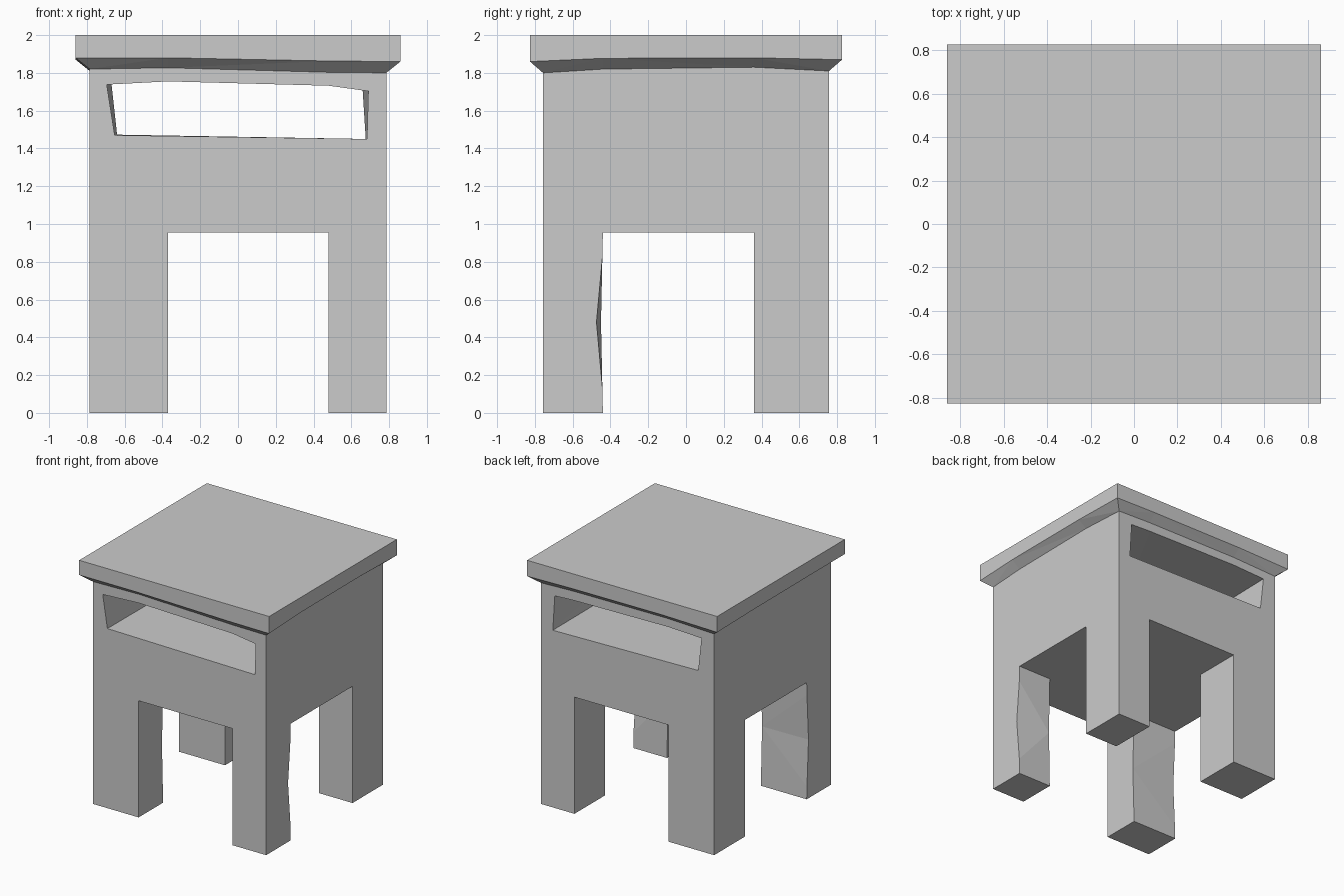
import bpy, bmesh

if "Cube" in bpy.data.objects:
    bpy.data.objects.remove(bpy.data.objects["Cube"])

grey = bpy.data.materials.new("plain grey")
grey.diffuse_color = (0.6, 0.6, 0.6, 1)
grey.use_nodes = True
grey.node_tree.nodes["Principled BSDF"].inputs["Base Color"].default_value = grey.diffuse_color


def loft(name, sections):
    """Closed solid through a list of equal-length point loops."""
    bm = bmesh.new()
    rings = [[bm.verts.new(p) for p in s] for s in sections]
    n = len(rings[0])
    for a, b in zip(rings, rings[1:]):
        for i in range(n):
            j = (i + 1) % n
            bm.faces.new((a[i], a[j], b[j], b[i]))
    bm.faces.new(rings[0])
    bm.faces.new(rings[-1])
    bmesh.ops.triangulate(bm, faces=bm.faces[:])
    bmesh.ops.recalc_face_normals(bm, faces=bm.faces[:])
    mesh = bpy.data.meshes.new(name)
    bm.to_mesh(mesh)
    bm.free()
    mesh.materials.append(grey)
    ob = bpy.data.objects.new(name, mesh)
    bpy.context.collection.objects.link(ob)
    return ob


def cut(target, cutter):
    mod = target.modifiers.new("cut", 'BOOLEAN')
    mod.operation = 'DIFFERENCE'
    mod.solver = 'EXACT'
    mod.object = cutter
    bpy.context.view_layer.objects.active = target
    bpy.ops.object.modifier_apply(modifier=mod.name)
    bpy.data.objects.remove(cutter)


# leg positions: inner edges of the legs in x and y
X0, X1, Y0, Y1 = -0.37, 0.48, -0.44, 0.36


def ring(hx, hy, heights):
    """Rectangle outline with two extra points per side, at the leg edges."""
    xy = [(-hx, -hy), (X0, -hy), (X1, -hy), (hx, -hy), (hx, Y0), (hx, Y1),
          (hx, hy), (X1, hy), (X0, hy), (-hx, hy), (-hx, Y1), (-hx, Y0)]
    return [(x, y, z) for (x, y), z in zip(xy, heights)]


# wavy joint under the top, and the wavy lower rim of the top
joint = [1.82, 1.827, 1.803, 1.80, 1.82, 1.83, 1.81, 1.82, 1.825, 1.81, 1.82, 1.825]
rim = [1.88, 1.88, 1.863, 1.86, 1.877, 1.88, 1.87, 1.877, 1.88, 1.87, 1.877, 1.88]

# body with overhanging top
stool = loft("stool", [
    ring(0.785, 0.757, [0] * 12),
    ring(0.785, 0.757, joint),
    ring(0.86, 0.826, rim),
    ring(0.86, 0.826, [2] * 12),
])

# gap between the legs, front to back
cut(stool, loft("front_gap", [
    [(X0, y, -0.1), (X1, y, -0.1), (X1, y, 0.955), (X0, y, 0.955)]
    for y in (-1, 1)]))

# gap between the legs, side to side, with the slightly bent front legs
cut(stool, loft("side_gap", [
    [(x, Y0, -0.1), (x, Y1, -0.1), (x, Y1, 0.955), (x, Y0, 0.955),
     (x, bend, 0.48), (x, Y0, 0)]
    for x, bend in ((-0.9, -0.465), (X0, -0.455), (X1, -0.45), (0.9, -0.483))]))

# hand slot running from front to back
front = [(-0.695, 1.738), (X0, 1.755), (X1, 1.732), (0.69, 1.703), (0.683, 1.45), (-0.653, 1.47)]
back = [(-0.67, 1.745), (X0, 1.757), (X1, 1.745), (0.658, 1.737), (0.676, 1.45), (-0.64, 1.473)]
cut(stool, loft("slot", [
    [(x, y, z) for x, z in pts] for y, pts in ((-0.77, front), (0.77, back))]))
